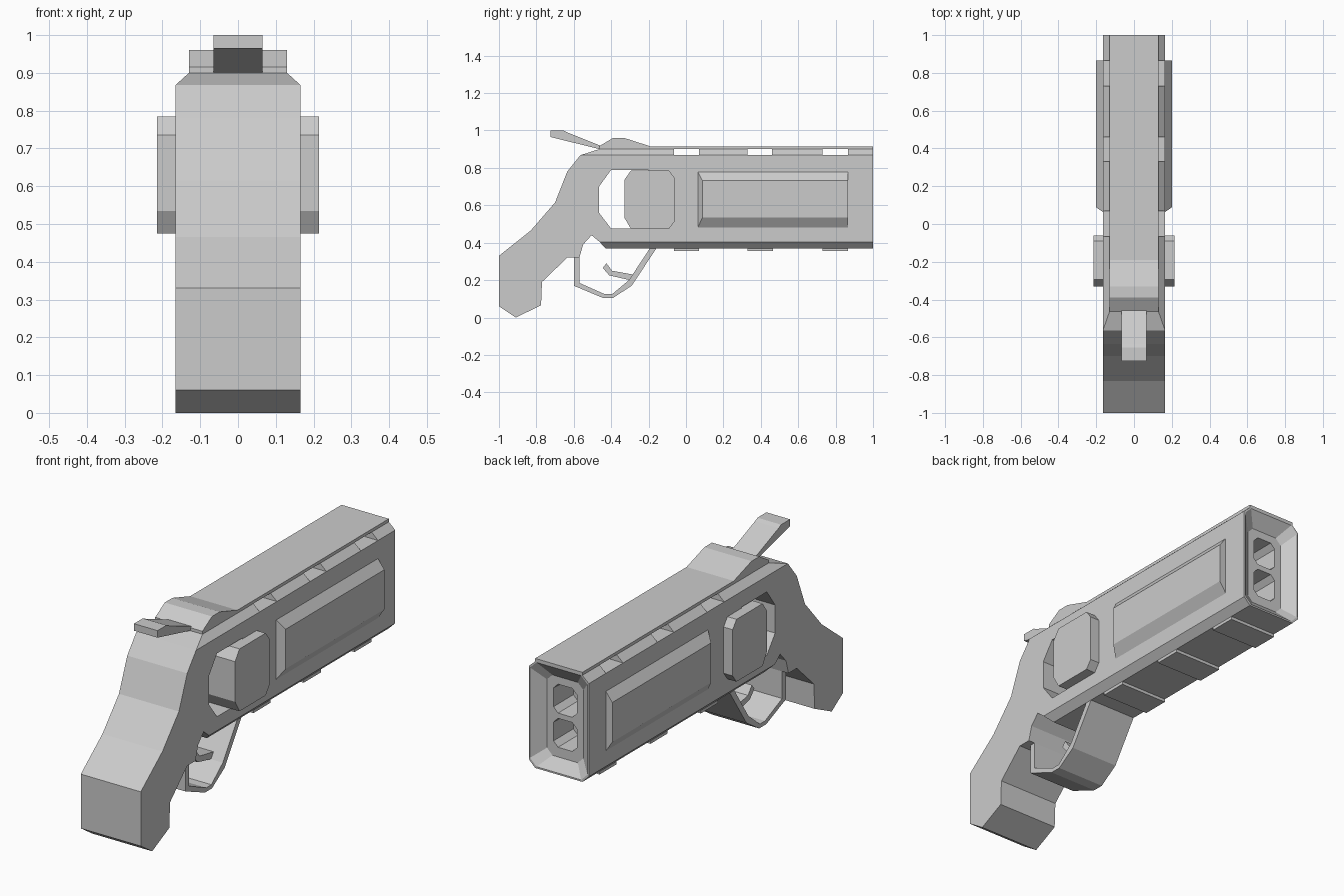
import bpy, bmesh

if "Cube" in bpy.data.objects:
    bpy.data.objects.remove(bpy.data.objects["Cube"])


def finish(name, bm):
    bmesh.ops.recalc_face_normals(bm, faces=bm.faces)
    mesh = bpy.data.meshes.new(name)
    bm.to_mesh(mesh)
    bm.free()
    ob = bpy.data.objects.new(name, mesh)
    bpy.context.collection.objects.link(ob)
    return ob


def prism(name, profile, half):
    """Extrude a side (y, z) profile symmetrically across x."""
    bm = bmesh.new()
    face = bm.faces.new([bm.verts.new((-half, y, z)) for y, z in profile])
    ext = bmesh.ops.extrude_face_region(bm, geom=[face])
    for v in ext["geom"]:
        if isinstance(v, bmesh.types.BMVert):
            v.co.x = half
    return finish(name, bm)


def loft(name, ring_a, ring_b):
    """Join two rings of 3D points with side walls and caps."""
    bm = bmesh.new()
    a = [bm.verts.new(p) for p in ring_a]
    b = [bm.verts.new(p) for p in ring_b]
    n = len(a)
    bm.faces.new(a)
    bm.faces.new(b)
    for i in range(n):
        bm.faces.new((a[i], a[(i + 1) % n], b[(i + 1) % n], b[i]))
    return finish(name, bm)


def flat_ring(y0, y1, half, z):
    return [(-half, y0, z), (half, y0, z), (half, y1, z), (-half, y1, z)]


def octagon(w, z0, z1, c, y):
    return [(-w, y, z0 + c), (-w + c, y, z0), (w - c, y, z0), (w, y, z0 + c),
            (w, y, z1 - c), (w - c, y, z1), (-w + c, y, z1), (-w, y, z1 - c)]


def cut(ob, cutter):
    cutter.hide_render = True
    cutter.hide_viewport = False
    cutter.display_type = 'WIRE'
    m = ob.modifiers.new("cut", 'BOOLEAN')
    m.operation = 'DIFFERENCE'
    m.solver = 'EXACT'
    m.object = cutter


# Frame and grip
frame = prism("frame_and_grip", [
    (-1, .33), (-1, .06), (-.91, .0), (-.775, .065), (-.77, .19), (-.635, .32),
    (-.57, .32), (-.55, .39), (-.505, .44), (-.463, .405), (1, .405), (1, .868),
    (-.565, .868), (-.635, .78), (-.70, .615), (-.83, .465)], .165)

# Chamfered underside
rail = loft("underside_chamfer", flat_ring(-.43, 1, .13, .37),
            flat_ring(-.463, 1, .165, .405))

# Vented chamfer blocks under the top strap
blocks = []
for i, (y0, y1) in enumerate([(-.565, -.065), (.07, .33), (.46, .73), (.865, 1)]):
    top_start = -.465 if i == 0 else y0
    blocks.append(loft(f"vent_block_{i + 1}", flat_ring(y0, y1, .165, .868),
                       flat_ring(top_start, y1, .13, .9)))

# Top strap with rear sight
prism("top_strap", [(-.465, .9), (1, .9), (1, .915), (-.19, .915), (-.33, .96),
                    (-.39, .96), (-.465, .915)], .13)

# Ribs below the barrel
for i, (y0, y1) in enumerate([(-.065, .07), (.33, .465), (.73, .865)]):
    prism(f"lower_rib_{i + 1}", [(y0, .355), (y1, .355), (y1, .375), (y0, .375)], .13)

# Window cut behind the cylinder
window = prism("window_cutter", [(-.465, .70), (-.40, .79), (-.2, .79), (-.2, .475),
                                 (-.40, .475), (-.465, .56)], .4)
cut(frame, window)

# Cylinder
prism("cylinder", [(-.33, .735), (-.295, .785), (-.09, .785), (-.06, .745),
                   (-.06, .515), (-.09, .475), (-.295, .475), (-.33, .535)], .215)

# Raised side panels
for side, s in (("left", -1), ("right", 1)):
    loft(f"{side}_panel",
         [(s * .16, y, z) for y, z in [(.06, .475), (.865, .475), (.865, .785), (.06, .785)]],
         [(s * .2, y, z) for y, z in [(.088, .535), (.865, .535), (.865, .732), (.088, .732)]])

# Muzzle recess and two bores
recess = loft("muzzle_cutter", octagon(.16, .376, .8995, .035, 1.002),
              octagon(.1, .43, .83, .03, .95))
for ob in (frame, rail, blocks[-1]):
    cut(ob, recess)
for i, z in enumerate((.55, .72)):
    bore = loft(f"bore_cutter_{i + 1}", octagon(.065, z - .073, z + .073, .025, .99),
                octagon(.06, z - .068, z + .068, .025, .8))
    cut(frame, bore)

# Hammer
prism("hammer", [(-.725, .965), (-.46, .9), (-.44, .912), (-.635, .99), (-.655, 1),
                 (-.725, 1)], .065)

# Trigger guard
prism("trigger_guard", [
    (-.6, .325), (-.6, .17), (-.445, .105), (-.39, .105), (-.29, .17), (-.155, .375),
    (-.19, .375), (-.305, .2), (-.395, .125), (-.435, .125), (-.57, .185), (-.57, .325)], .13)

# Trigger
prism("trigger", [(-.445, .265), (-.425, .29), (-.395, .25), (-.285, .23),
                  (-.3, .2), (-.41, .225)], .065)
